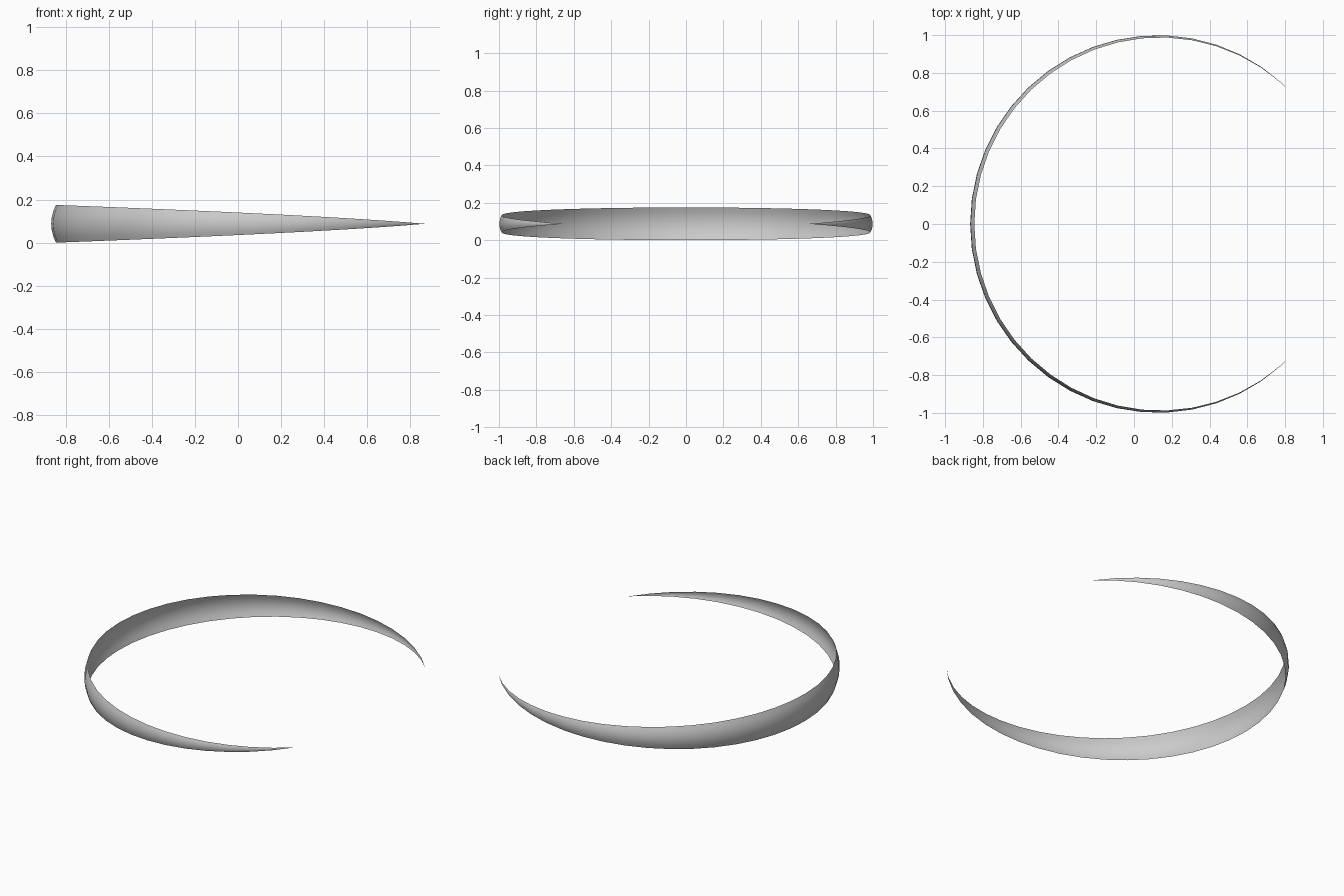
import bpy, bmesh
from math import cos, sin, pi, acos

if "Cube" in bpy.data.objects:
    bpy.data.objects.remove(bpy.data.objects["Cube"])

SEGS, ROWS = 36, 6          # steps around the band, steps across its height
CX, CZ = 0.1445, 0.0875     # centre of the ring
SWEEP = pi - acos(0.7225 / 0.977)   # half sweep, from the back to each tip

bm = bmesh.new()
rings = []
for i in range(SEGS + 1):
    t = 2 * i / SEGS - 1                       # -1 tip, 0 widest, 1 tip
    h = max(cos(t * pi / 2), 0.0)              # tapering height
    edge = 0.9775 + 0.0125 * (1 - t ** 4)      # radius of the rims
    a = pi + t * SWEEP
    if i in (0, SEGS):
        rings.append([bm.verts.new((CX + edge * cos(a), edge * sin(a), CZ))])
        continue
    ring = []
    for j in range(ROWS + 1):
        s = 2 * j / ROWS - 1
        r = edge + 0.022 * h * (1 - s * s)     # outward bulge
        ring.append(bm.verts.new((CX + r * cos(a), r * sin(a), CZ + CZ * h * s)))
    rings.append(ring)

# Skin between neighbouring cross-sections, with fans at the pointed tips
for A, B in zip(rings, rings[1:]):
    for j in range(ROWS):
        if len(A) == 1:
            bm.faces.new((A[0], B[j], B[j + 1]))
        elif len(B) == 1:
            bm.faces.new((A[j], B[0], A[j + 1]))
        else:
            bm.faces.new((A[j], B[j], B[j + 1], A[j + 1]))

for f in bm.faces:
    f.smooth = True
me = bpy.data.meshes.new("tapered_band")
bm.to_mesh(me)
bm.free()
band = bpy.data.objects.new("tapered_band", me)
bpy.context.collection.objects.link(band)
